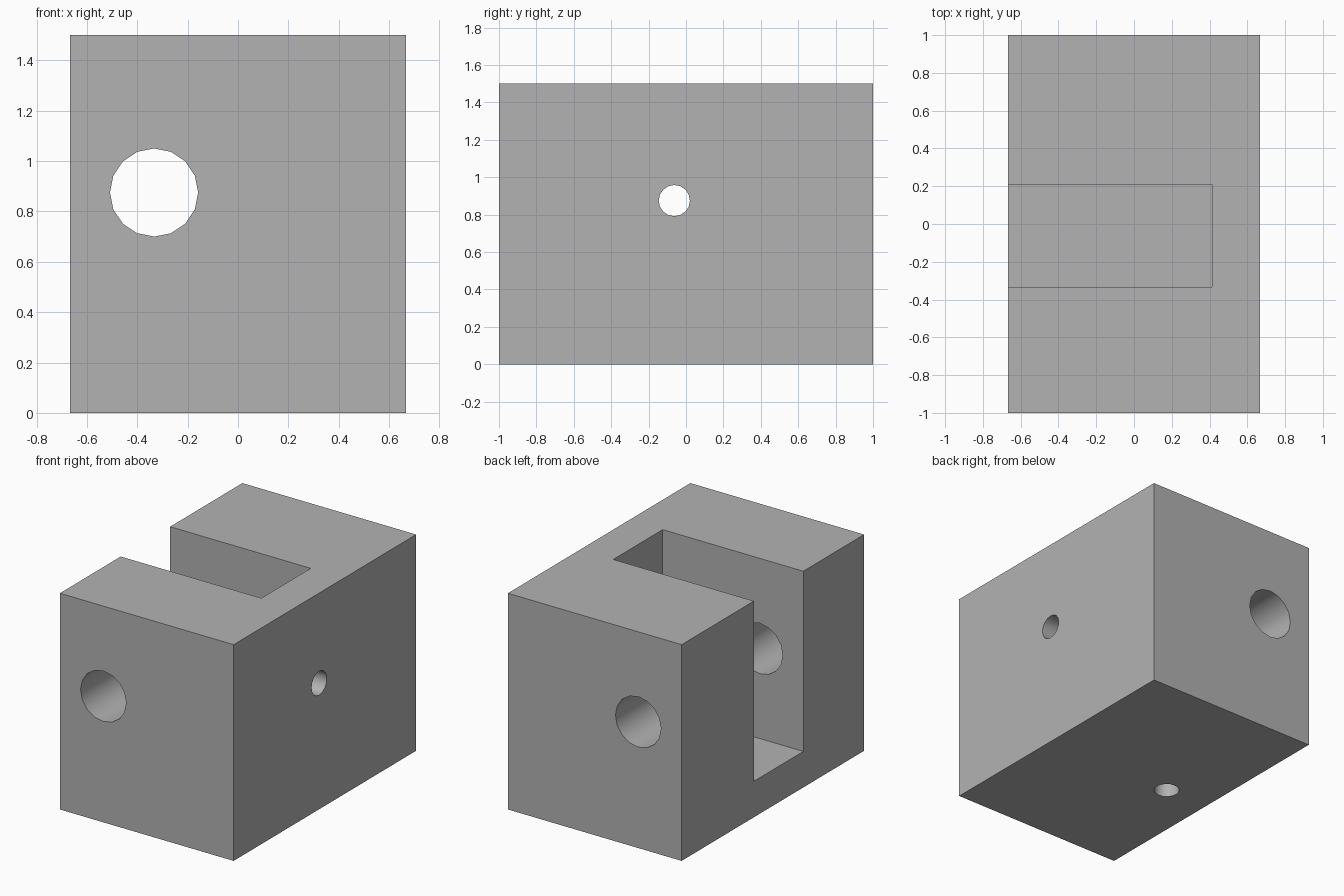
import bpy
from math import pi

if "Cube" in bpy.data.objects:
    bpy.data.objects.remove(bpy.data.objects["Cube"], do_unlink=True)

W, D, H = 4 / 3, 2.0, 1.5          # block width, depth, height
HOLE_X, HOLE_Y, HOLE_Z = -1 / 3, -0.0625, 0.875


def box(name, lo, hi):
    """Axis-aligned box between two corners."""
    mid = [(a + b) / 2 for a, b in zip(lo, hi)]
    bpy.ops.mesh.primitive_cube_add(size=1, location=mid)
    ob = bpy.context.object
    ob.name = name
    ob.scale = [b - a for a, b in zip(lo, hi)]
    bpy.ops.object.transform_apply(location=True, rotation=True, scale=True)
    return ob


def drill(name, radius, length, centre, rotation=(0, 0, 0)):
    """Sixteen-sided cylinder used to bore a hole."""
    bpy.ops.mesh.primitive_cylinder_add(vertices=16, radius=radius, depth=length,
                                        location=centre, rotation=rotation)
    ob = bpy.context.object
    ob.name = name
    bpy.ops.object.transform_apply(location=True, rotation=True, scale=True)
    return ob


# Solid block
block = box("slotted_block", (-W / 2, -D / 2, 0), (W / 2, D / 2, H))

# Slot open to the top and right, axle bore, side bore and blind base hole
cutters = [
    box("slot_cutter", (-1, -1 / 3, 0.25), (0.4125, 0.2083, 2)),
    drill("axle_bore_cutter", 0.175, 3, (HOLE_X, 0, HOLE_Z), (pi / 2, 0, 0)),
    drill("side_bore_cutter", 1 / 12, 1, (W / 2, HOLE_Y, HOLE_Z), (0, pi / 2, 0)),
    drill("base_hole_cutter", 1 / 12, 1 / 3, (HOLE_X, HOLE_Y, 0)),
]

bpy.ops.object.select_all(action="DESELECT")
block.select_set(True)
bpy.context.view_layer.objects.active = block
for cutter in cutters:
    cutter.hide_render = True
    mod = block.modifiers.new(cutter.name, "BOOLEAN")
    mod.operation = "DIFFERENCE"
    mod.solver = "EXACT"
    mod.object = cutter
    bpy.ops.object.modifier_apply(modifier=mod.name)
    bpy.data.objects.remove(cutter, do_unlink=True)

# Smooth bore walls, crisp block edges
bpy.ops.object.shade_smooth_by_angle(angle=pi / 6)

# Plain grey
grey = bpy.data.materials.new("plain_grey")
grey.use_nodes = True
colour = (0.448, 0.448, 0.448, 1)
grey.diffuse_color = colour
grey.node_tree.nodes["Principled BSDF"].inputs["Base Color"].default_value = colour
block.data.materials.clear()
block.data.materials.append(grey)
